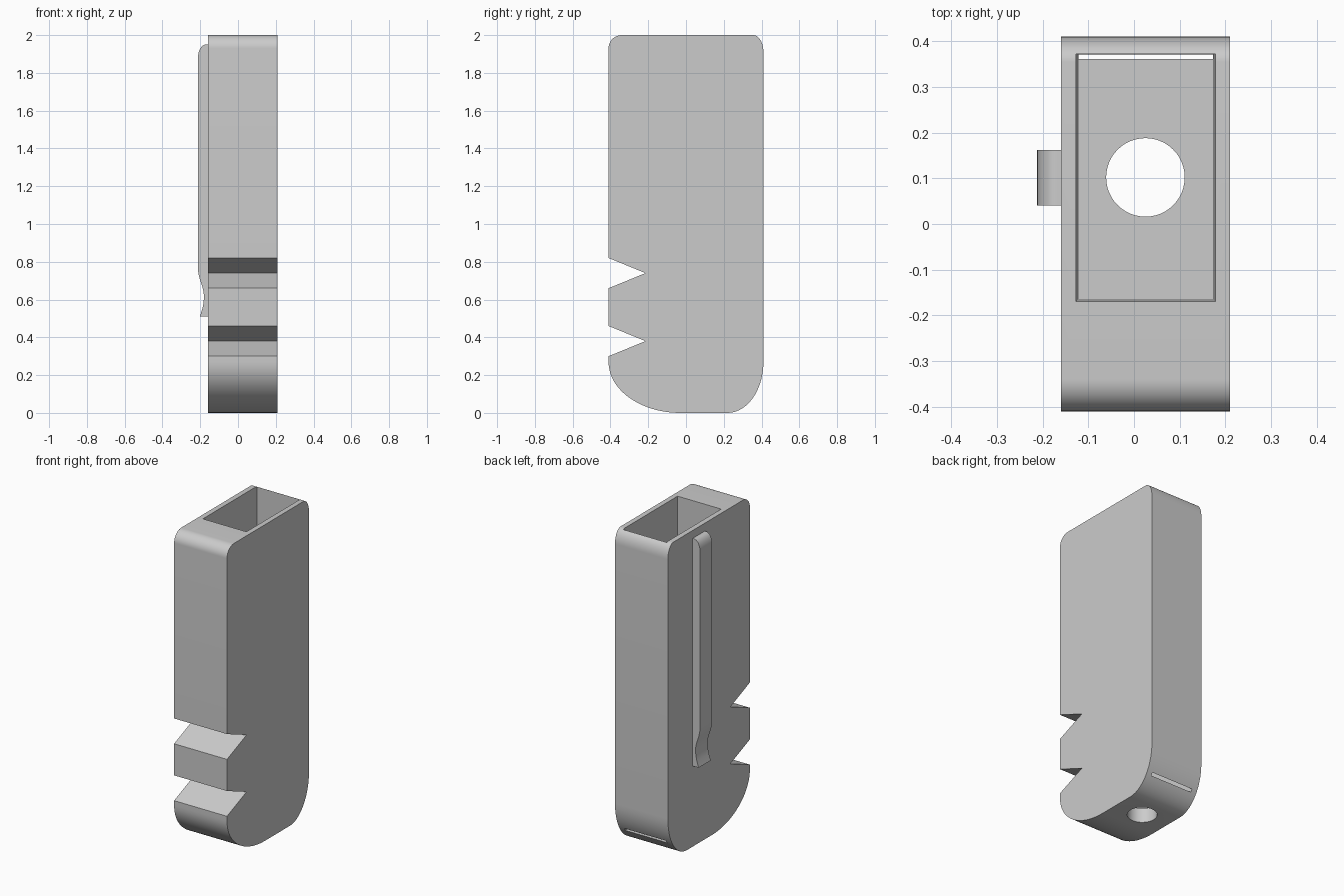
import bpy, bmesh, math

if "Cube" in bpy.data.objects:
    bpy.data.objects.remove(bpy.data.objects["Cube"])

grey = bpy.data.materials.new("plain grey")
grey.diffuse_color = (0.6, 0.6, 0.6, 1)
grey.use_nodes = True
grey.node_tree.nodes["Principled BSDF"].inputs["Base Color"].default_value = grey.diffuse_color


def make_object(name, bm):
    bmesh.ops.recalc_face_normals(bm, faces=bm.faces)
    mesh = bpy.data.meshes.new(name)
    bm.to_mesh(mesh)
    bm.free()
    obj = bpy.data.objects.new(name, mesh)
    bpy.context.collection.objects.link(obj)
    mesh.materials.append(grey)
    return obj


def extrude_profile(name, points, offset):
    bm = bmesh.new()
    face = bm.faces.new([bm.verts.new(p) for p in points])
    new = bmesh.ops.extrude_face_region(bm, geom=[face])["geom"]
    bmesh.ops.translate(bm, vec=offset, verts=[v for v in new if isinstance(v, bmesh.types.BMVert)])
    return make_object(name, bm)


def corner(cx, cz, rx, rz, start, steps=14):
    """Quarter ellipse, counter-clockwise from the start angle in degrees."""
    angles = [math.radians(start + 90 * i / steps) for i in range(steps + 1)]
    return [(cx + rx * math.cos(a), cz + rz * math.sin(a)) for a in angles]


def cut(target, cutter):
    mod = target.modifiers.new(cutter.name, "BOOLEAN")
    mod.operation = "DIFFERENCE"
    mod.solver = "EXACT"
    mod.object = cutter
    bpy.context.view_layer.objects.active = target
    bpy.ops.object.modifier_apply(modifier=mod.name)
    bpy.data.objects.remove(cutter)


def shade(obj):
    bpy.ops.object.select_all(action="DESELECT")
    obj.select_set(True)
    bpy.context.view_layer.objects.active = obj
    bpy.ops.object.shade_smooth_by_angle(angle=math.radians(25))


# Body: rounded side outline with two V notches in the front edge
outline = corner(0.22, 0.27, 0.19, 0.27, 270)
outline += corner(0.355, 1.91, 0.055, 0.09, 0)
outline += corner(-0.34, 1.93, 0.07, 0.07, 90)
for z in (0.74, 0.38):
    outline += [(-0.41, z + 0.08), (-0.215, z), (-0.41, z - 0.08)]
outline += corner(-0.03, 0.27, 0.38, 0.27, 180, 20)
body = extrude_profile("body", [(-0.16, y, z) for y, z in outline], (0.37, 0, 0))

# Slightly tapered pocket, open at the top and breaking through the lower back curve
bm = bmesh.new()
rings = []
for z, x0, x1, y0, y1 in ((0.09, -0.122, 0.173, -0.164, 0.371),
                          (2.02, -0.127, 0.178, -0.170, 0.372)):
    rings.append([bm.verts.new(p) for p in ((x0, y0, z), (x1, y0, z), (x1, y1, z), (x0, y1, z))])
for ring in rings:
    bm.faces.new(ring)
for i in range(4):
    j = (i + 1) % 4
    bm.faces.new((rings[0][i], rings[0][j], rings[1][j], rings[1][i]))
cut(body, make_object("pocket_cutter", bm))

# Round hole through the floor
circle = [(0.025 + 0.086 * math.cos(math.tau * i / 48), 0.102 + 0.086 * math.sin(math.tau * i / 48), -0.1)
          for i in range(48)]
cut(body, extrude_profile("hole_cutter", circle, (0, 0, 0.35)))
shade(body)

# Side clip with rounded top and a waisted, flared foot
clip = [(-0.155, 1.95)] + corner(-0.17, 1.88, 0.042, 0.07, 90, 10)
clip += [(-0.212, 0.76), (-0.209, 0.735), (-0.203, 0.71), (-0.188, 0.665), (-0.182, 0.64),
         (-0.180, 0.61), (-0.183, 0.58), (-0.189, 0.55), (-0.202, 0.51), (-0.155, 0.51)]
shade(extrude_profile("side_clip", [(x, 0.041, z) for x, z in clip], (0, 0.121, 0)))
